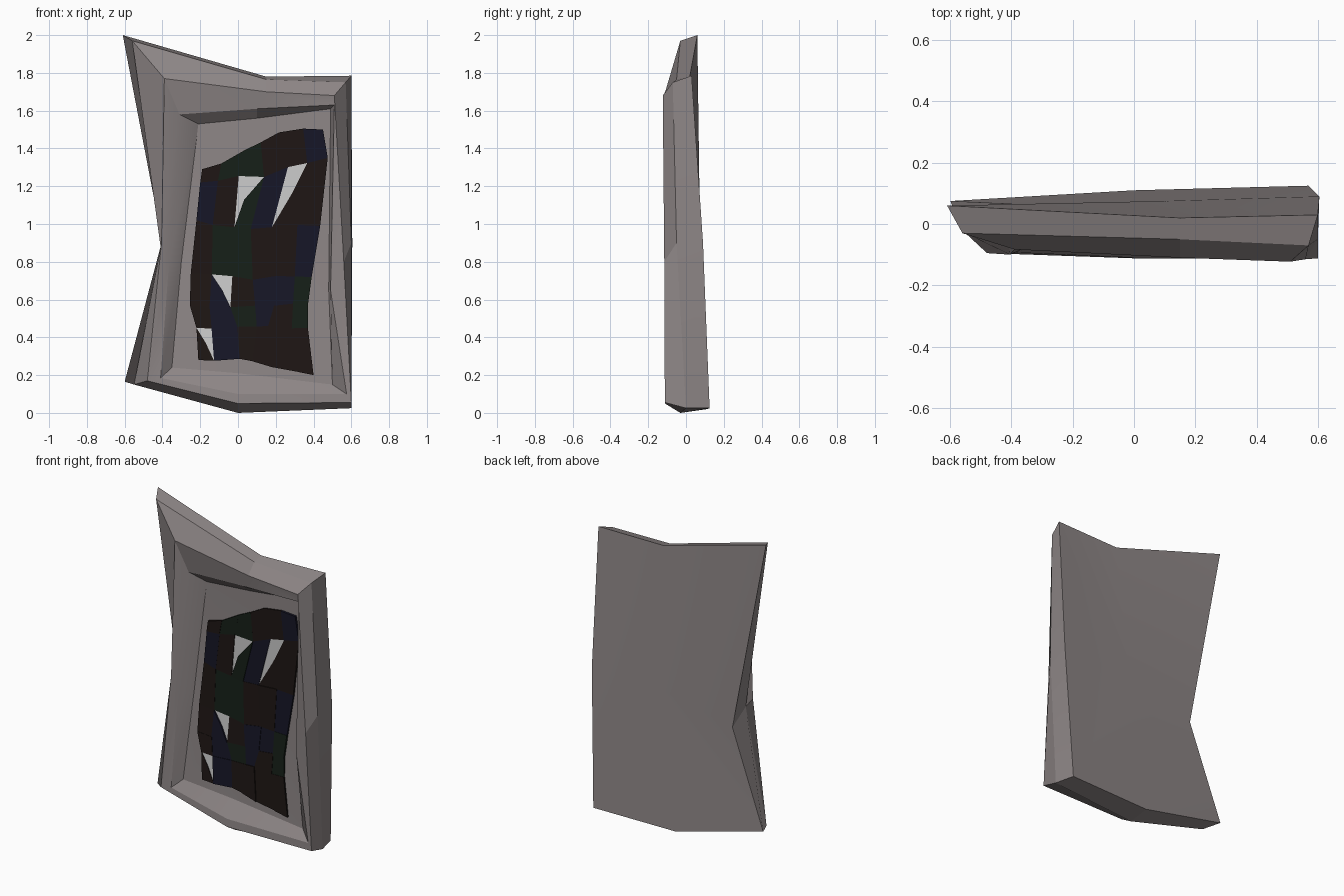
import bpy, bmesh, random
from math import radians
from mathutils import Vector

if "Cube" in bpy.data.objects:
    bpy.data.objects.remove(bpy.data.objects["Cube"])

random.seed(11)


def material(name, rgb):
    m = bpy.data.materials.new(name)
    m.diffuse_color = (*rgb, 1)
    m.use_nodes = True
    m.node_tree.nodes["Principled BSDF"].inputs["Base Color"].default_value = m.diffuse_color
    return m


def add_object(name, bm, mats):
    bmesh.ops.recalc_face_normals(bm, faces=bm.faces)
    me = bpy.data.meshes.new(name)
    bm.to_mesh(me)
    bm.free()
    for m in mats:
        me.materials.append(m)
    ob = bpy.data.objects.new(name, me)
    bpy.context.collection.objects.link(ob)
    return ob


def depth(x, z):
    """Surface of the warped glass: deepest at the upper left."""
    w = min(max((z - .25) / .6, 0), 1)
    return -.068 + w * (.030 - .042 * x)


stone = material("stone", (0.27, 0.24, 0.24))
pale = material("pale_pane", (0.85, 0.85, 0.85))
tile_mats = [material("brown_glass", (0.013, 0.008, 0.007)),
             material("green_glass", (0.008, 0.014, 0.009)),
             material("blue_glass", (0.008, 0.008, 0.020))]

# Broken stone slab: rings of 8 points, clockwise from the top left corner
back = [(-.61, .06, 2.0), (.15, .02, 1.78), (.60, .03, 1.785), (.605, .09, .9),
        (.57, .125, .025), (0, .11, .02), (-.60, .075, .165), (-.375, .065, .77)]
middle = [(-.56, -.03, 1.97), (.15, -.05, 1.765), (.57, -.07, 1.75), (.60, -.05, .9),
          (.60, 0, .025), (0, -.03, 0), (-.55, -.03, .15), (-.41, -.02, .88)]
front = [(-.39, -.083, 1.77), (.15, -.11, 1.70), (.51, -.123, 1.68), (.56, -.115, .8),
         (.60, -.112, .055), (0, -.112, .05), (-.48, -.095, .17), (-.405, -.10, .9)]
lip = [(-.31, -.057, 1.58), (.1, -.088, 1.61), (.51, -.115, 1.63), (.49, -.11, .65),
       (.575, -.11, .10), (0, -.11, .10), (-.41, -.092, .185), (-.365, -.085, .8)]
floor = [(-.21, 1.53), (.1, 1.56), (.49, 1.61), (.48, .65),
         (.50, .15), (0, .21), (-.35, .24), (-.30, .8)]
rings = [back, middle, front, lip, [(x, depth(x, z) + .012, z) for x, z in floor]]

bm = bmesh.new()
loops = [[bm.verts.new(p) for p in ring] for ring in rings]
for a, b in zip(loops, loops[1:]):
    for i in range(8):
        j = (i + 1) % 8
        bm.faces.new((a[i], a[j], b[j], b[i]))
# Back and recess floor fan out from a centre point
for loop, co in ((loops[0], (.1, .075, .88)), (loops[-1], (.1, depth(.1, .88) + .016, .88))):
    centre = bm.verts.new(co)
    for i in range(8):
        bm.faces.new((loop[i], loop[(i + 1) % 8], centre))
frame = add_object("stone_frame", bm, [stone])
bpy.context.view_layer.objects.active = frame
frame.select_set(True)
bpy.ops.object.shade_smooth_by_angle(angle=radians(15))

# Mosaic grid: left, middle and right (x, z) of every row, top to bottom
rows = [((-.19, 1.29), (.12, 1.43), (.45, 1.50)),
        ((-.20, 1.22), (.13, 1.26), (.475, 1.35)),
        ((-.22, 1.02), (.08, .98), (.435, .99)),
        ((-.25, .74), (.08, .71), (.39, .72)),
        ((-.255, .57), (.08, .57), (.37, .57)),
        ((-.22, .45), (.08, .46), (.37, .45)),
        ((-.21, .28), (.09, .28), (.40, .20))]
COLS = 6
grid = []
for r, row in enumerate(rows):
    left, mid, right = (Vector((x, 0, z)) for x, z in row)
    line = []
    for c in range(COLS + 1):
        t = c / COLS
        p = left.lerp(mid, t * 2) if t < .5 else mid.lerp(right, t * 2 - 1)
        if 0 < c < COLS:
            p.x += random.uniform(-.02, .02)
            p.z += random.uniform(-.012, .012)
        line.append(p)
    grid.append(line)
for c, z in ((1, 1.32), (2, 1.39), (4, 1.485), (5, 1.505)):
    grid[0][c].z = z

# Glass tiles; in broken cells one corner is pulled inward, showing a pale pane
broken = {(1, 2): 0, (1, 4): 0, (3, 1): 1, (5, 0): 1}
tiles, panes = bmesh.new(), bmesh.new()


def layer(bm, points, offset):
    return [bm.verts.new((p.x, depth(p.x, p.z) + offset, p.z)) for p in points]


for r in range(len(rows) - 1):
    for c in range(COLS):
        quad = [grid[r][c], grid[r][c + 1], grid[r + 1][c + 1], grid[r + 1][c]]
        if (r, c) in broken:
            panes.faces.new(layer(panes, quad, .003))
            k = broken[r, c]
            quad[k] = quad[k].lerp(quad[(k + 2) % 4], .45)
        f = layer(tiles, quad, -random.uniform(0, .007))
        b = layer(tiles, quad, .008)
        faces = [tiles.faces.new(f), tiles.faces.new(b[::-1])]
        faces += [tiles.faces.new((f[i], b[i], b[(i + 1) % 4], f[(i + 1) % 4])) for i in range(4)]
        kind = random.choices((0, 1, 2), (5, 3, 2))[0]
        for face in faces:
            face.material_index = kind
add_object("mosaic_tiles", tiles, tile_mats)
add_object("back_panes", panes, [pale])
